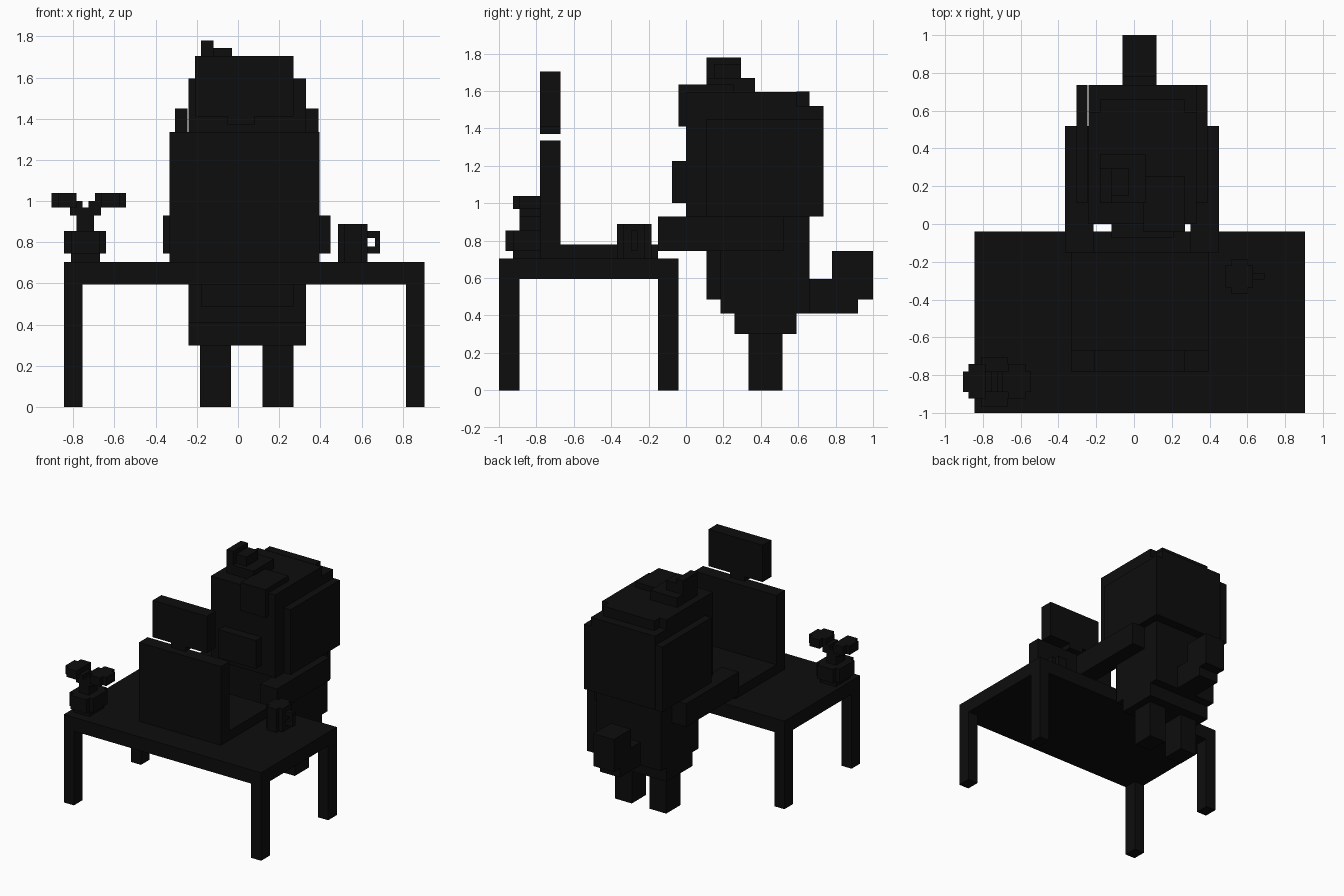
import bpy, bmesh

mat = bpy.data.materials.new("near black")
mat.diffuse_color = (0.004, 0.004, 0.004, 1)


def part(name, *boxes):
    """One object made of boxes given as (x0, x1, y0, y1, z0, z1)."""
    bm = bmesh.new()
    for x0, x1, y0, y1, z0, z1 in boxes:
        vs = bmesh.ops.create_cube(bm, size=1)["verts"]
        bmesh.ops.scale(bm, verts=vs, vec=(x1 - x0, y1 - y0, z1 - z0))
        bmesh.ops.translate(bm, verts=vs,
                            vec=((x0 + x1) / 2, (y0 + y1) / 2, (z0 + z1) / 2))
    me = bpy.data.meshes.new(name)
    bm.to_mesh(me)
    bm.free()
    me.materials.append(mat)
    ob = bpy.data.objects.new(name, me)
    bpy.context.collection.objects.link(ob)
    return ob


MID = 0.0425  # centre line of the seated creature


def pair(name, x0, x1, *rest):
    """A box and its mirror image across the creature's centre line."""
    part(name + "_right", (x0, x1, *rest))
    part(name + "_left", (2 * MID - x1, 2 * MID - x0, *rest))


# Desk
part("desk_top", (-0.845, 0.905, -1, -0.04, 0.595, 0.705))
for side, x in (("left", -0.845), ("right", 0.815)):
    for end, y in (("front", -1), ("back", -0.15)):
        part(f"desk_leg_{end}_{side}", (x, x + 0.09, y, y + 0.11, 0, 0.595))

# Laptop and the speech bubble above it
part("laptop_base", (-0.333, 0.395, -0.67, -0.15, 0.705, 0.78))
part("laptop_screen", (-0.333, 0.395, -0.78, -0.67, 0.705, 1.335))
part("bubble", (-0.21, 0.27, -0.78, -0.67, 1.41, 1.705))
part("bubble_tail", (-0.05, 0.08, -0.78, -0.67, 1.37, 1.41))

# Potted plant
part("pot", (-0.81, -0.67, -0.925, -0.74, 0.705, 0.745),
     (-0.845, -0.64, -0.925, -0.74, 0.745, 0.855),
     (-0.81, -0.67, -0.965, -0.705, 0.745, 0.855))
part("plant_stem", (-0.785, -0.70, -0.89, -0.78, 0.855, 0.97))
part("leaf_left", (-0.905, -0.785, -0.89, -0.78, 0.97, 1.04),
     (-0.875, -0.785, -0.925, -0.74, 0.97, 1.04),
     (-0.815, -0.755, -0.89, -0.78, 0.93, 1.0))
part("leaf_right", (-0.695, -0.545, -0.89, -0.78, 0.97, 1.04),
     (-0.665, -0.575, -0.925, -0.74, 0.97, 1.04),
     (-0.725, -0.665, -0.89, -0.78, 0.93, 1.0))

# Mug with a looped handle
part("mug", (0.485, 0.63, -0.335, -0.22, 0.705, 0.89),
     (0.515, 0.60, -0.37, -0.185, 0.705, 0.89))
part("mug_handle", (0.63, 0.69, -0.295, -0.26, 0.745, 0.78),
     (0.63, 0.69, -0.295, -0.26, 0.82, 0.855),
     (0.665, 0.69, -0.295, -0.26, 0.78, 0.82))

# Creature: head in stepped layers
part("head", (-0.24, 0.33, 0, 0.735, 0.93, 1.52),
     (-0.24, 0.33, 0, 0.59, 1.52, 1.595),
     (-0.18, 0.27, 0.59, 0.66, 1.52, 1.597))
pair("head_side", 0.33, 0.39, 0.11, 0.735, 0.93, 1.45)
part("snout", (-0.12, 0.21, -0.075, 0, 1.0, 1.225))
part("hair_fringe", (0.05, 0.27, -0.04, 0.255, 1.41, 1.635))
part("hair_tuft", (-0.18, 0.06, 0.11, 0.37, 1.595, 1.67),
     (-0.18, -0.03, 0.15, 0.295, 1.67, 1.745),
     (-0.18, -0.12, 0.11, 0.295, 1.67, 1.78))

# Creature: torso, limbs and tail
part("torso", (-0.24, 0.33, 0.185, 0.66, 0.41, 0.93),
     (-0.18, 0.27, 0.11, 0.185, 0.485, 0.93),
     (-0.24, 0.33, 0.26, 0.59, 0.30, 0.41))
pair("arm", 0.30, 0.45, -0.15, 0.52, 0.745, 0.93)
pair("leg", 0.12, 0.27, 0.335, 0.515, 0, 0.30)
part("tail", (-0.06, 0.12, 0.66, 0.92, 0.41, 0.595),
     (-0.06, 0.12, 0.78, 1.0, 0.485, 0.745))
